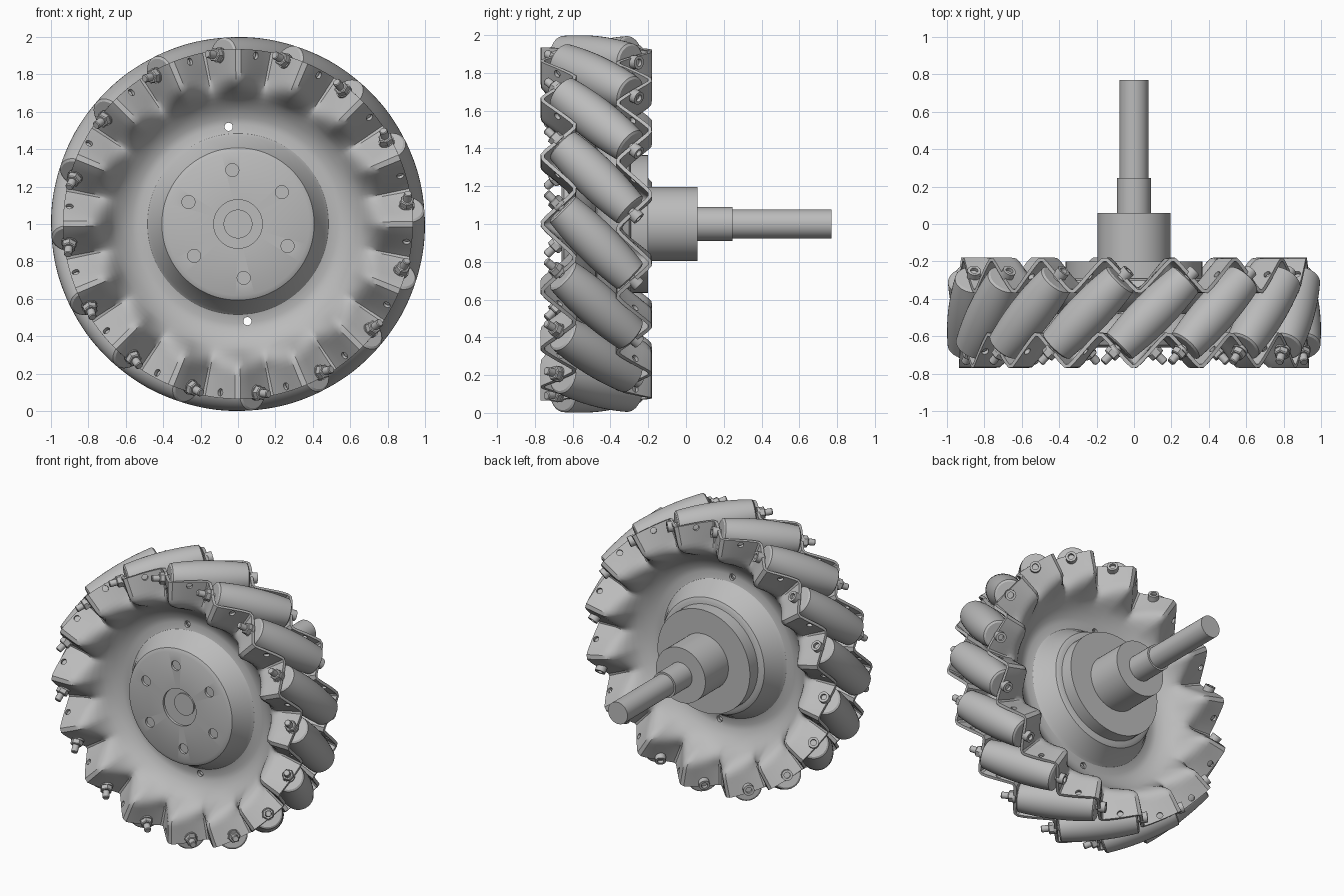
import bpy, bmesh, math
from mathutils import Matrix, Vector

cube = bpy.data.objects.get("Cube")
if cube:
    bpy.data.objects.remove(cube)

COUNT = 16                      # rollers around the wheel
START = math.radians(6.4)       # angle of the first roller
WHEEL = Matrix.Translation((0, -0.475, 1))
AXLE_R = 0.885                  # distance of roller axes from the wheel centre
SKEW = Vector((1, 1, 0)).normalized()

steel = bpy.data.materials.new("steel grey")
steel.use_nodes = True
steel.diffuse_color = (0.5, 0.5, 0.5, 1)
steel.node_tree.nodes["Principled BSDF"].inputs["Base Color"].default_value = (0.5, 0.5, 0.5, 1)


def lathe(bm, profile, origin, axis, segs=32):
    """Capped solid of revolution; profile is (distance along axis, radius)."""
    turn = Vector(axis).to_track_quat('Z', 'Y').to_matrix()
    rings = []
    for s, r in profile:
        ring = []
        for i in range(segs):
            a = math.tau * i / segs
            p = Vector((r * math.cos(a), r * math.sin(a), s))
            ring.append(bm.verts.new(Vector(origin) + turn @ p))
        rings.append(ring)
    for low, high in zip(rings, rings[1:]):
        for i in range(segs):
            j = (i + 1) % segs
            bm.faces.new((low[i], low[j], high[j], high[i]))
    bm.faces.new(rings[0][::-1])
    bm.faces.new(rings[-1])


def to_mesh(bm, name):
    bmesh.ops.recalc_face_normals(bm, faces=bm.faces)
    mesh = bpy.data.meshes.new(name)
    bm.to_mesh(mesh)
    bm.free()
    mesh.materials.append(steel)
    return mesh


def add(name, mesh, matrix=WHEEL):
    obj = bpy.data.objects.new(name, mesh)
    obj.matrix_world = matrix
    bpy.context.collection.objects.link(obj)
    return obj


def smooth(obj):
    bpy.ops.object.select_all(action='DESELECT')
    obj.select_set(True)
    bpy.context.view_layer.objects.active = obj
    bpy.ops.object.shade_smooth_by_angle(angle=math.radians(32))


def radial(angle, r, y):
    return Vector((r * math.sin(angle), y, r * math.cos(angle)))


# Pressed plate: dished section whose rim turns into a rounded zigzag
DISH = [(0.13, -0.175), (0.38, -0.175), (0.40, -0.165), (0.46, -0.045), (0.48, -0.024),
        (0.53, -0.012), (0.57, -0.018), (0.62, -0.045), (0.68, -0.095), (0.74, -0.15),
        (0.80, -0.20), (0.94, -0.20)]
FLANK = math.radians(12.1)


def dish_depth(r):
    for (r0, y0), (r1, y1) in zip(DISH, DISH[1:]):
        if r <= r1:
            return y0 + (y1 - y0) * (r - r0) / (r1 - r0)
    return DISH[-1][1]


def plate_depth(phi, r):
    wave = math.asin(0.97 * math.sin(COUNT * (phi + FLANK))) / math.asin(0.97)
    w = min(max((r - 0.66) / 0.14, 0), 1)
    w = w * w * (3 - 2 * w)
    return dish_depth(r) * (1 - w) + w * (-0.20 - 0.088 * wave)


def plate(name, side):
    segs = COUNT * 16
    radii = [r for r, _ in DISH if r < 0.66] + [0.66 + 0.025 * i for i in range(12)]
    bm = bmesh.new()
    rings = []
    for r in radii:
        ring = []
        for i in range(segs):
            phi = math.tau * i / segs
            ring.append(bm.verts.new(radial(START + side * phi, r, side * plate_depth(phi, r))))
        rings.append(ring)
    for a, b in zip(rings, rings[1:]):
        for i in range(segs):
            j = (i + 1) % segs
            bm.faces.new((a[i], a[j], b[j], b[i]))
    obj = add(name, to_mesh(bm, name))

    # Holes: one in each free rim flank, two through the dish, six in the hub face
    bm = bmesh.new()
    for k in range(COUNT):
        step = math.tau * k / COUNT
        angle = START + side * (step - FLANK + math.pi / COUNT)
        tangent = radial(angle + math.pi / 2, 1, 0)
        axis = (tangent - Vector((0, 1, 0))).normalized()
        lathe(bm, [(-0.05, 0.02), (0.05, 0.02)], radial(angle, 0.905, side * -0.20), axis, 12)
    for k in range(2):
        angle = math.radians(-5.5 + 180 * k)
        lathe(bm, [(-0.1, 0.022), (0.1, 0.022)], radial(angle, 0.522, 0), (0, 1, 0), 16)
    for k in range(6):
        angle = math.radians(-6 + 60 * k)
        lathe(bm, [(-0.05, 0.035), (0.05, 0.035)],
              radial(angle, 0.29, side * -0.175), (0, 1, 0), 20)
    cutter = add("hole_cutter", to_mesh(bm, "hole_cutter"))
    cutter.hide_render = True

    solid = obj.modifiers.new("thickness", 'SOLIDIFY')
    solid.thickness = 0.02
    solid.offset = 0
    cut = obj.modifiers.new("holes", 'BOOLEAN')
    cut.object = cutter
    cut.solver = 'EXACT'
    bpy.context.view_layer.update()
    done = obj.evaluated_get(bpy.context.evaluated_depsgraph_get())
    result = bpy.data.meshes.new_from_object(done)
    obj.modifiers.clear()
    obj.data = result
    bpy.data.objects.remove(cutter)
    smooth(obj)


plate("front_plate", 1)
plate("back_plate", -1)

# Barrel rollers, with a curved side that follows the wheel's outer circle
bm = bmesh.new()
half = 0.25
side_curve = []
for i in range(13):
    s = -half + 2 * half * i / 12
    side_curve.append((s, 1 - math.hypot(AXLE_R, s / math.sqrt(2))))
end_r = side_curve[0][1]
profile = [(-half - 0.008, end_r - 0.012)] + side_curve + [(half + 0.008, end_r - 0.012)]
lathe(bm, profile, (0, 0, AXLE_R), SKEW, 40)
roller_mesh = to_mesh(bm, "roller")

# Axle bolt: threaded tip, hex nut and washer in front, socket head behind
bm = bmesh.new()
centre = (0, 0, AXLE_R)
lathe(bm, [(-0.375, 0.018), (-0.37, 0.022), (0.28, 0.022)], centre, SKEW, 16)
lathe(bm, [(-0.325, 0.034), (-0.32, 0.04), (-0.29, 0.04)], centre, SKEW, 6)
lathe(bm, [(-0.292, 0.042), (-0.275, 0.042)], centre, SKEW, 20)
lathe(bm, [(0.275, 0.036), (0.32, 0.036), (0.32, 0.02), (0.30, 0.02)], centre, SKEW, 18)
bolt_mesh = to_mesh(bm, "axle_bolt")

for k in range(COUNT):
    spin = WHEEL @ Matrix.Rotation(START + math.tau * k / COUNT, 4, 'Y')
    roller = add(f"roller_{k + 1}", roller_mesh, spin)
    bolt = add(f"axle_bolt_{k + 1}", bolt_mesh, spin)
    if k == 0:
        smooth(roller)
        smooth(bolt)

# Hub core with rear flange, then the stepped drive shaft
for name, profile in {
    "hub_flange": [(-0.60, 0.365), (-0.20, 0.365)],
    "hub_boss": [(-0.21, 0.195), (0.06, 0.195)],
    "shaft_collar": [(0.05, 0.09), (0.245, 0.09)],
    "drive_shaft": [(-0.61, 0.077), (0.77, 0.077)],
}.items():
    bm = bmesh.new()
    lathe(bm, profile, (0, 0, 0), (0, 1, 0), 64)
    smooth(add(name, to_mesh(bm, name), Matrix.Translation((0, 0, 1))))
